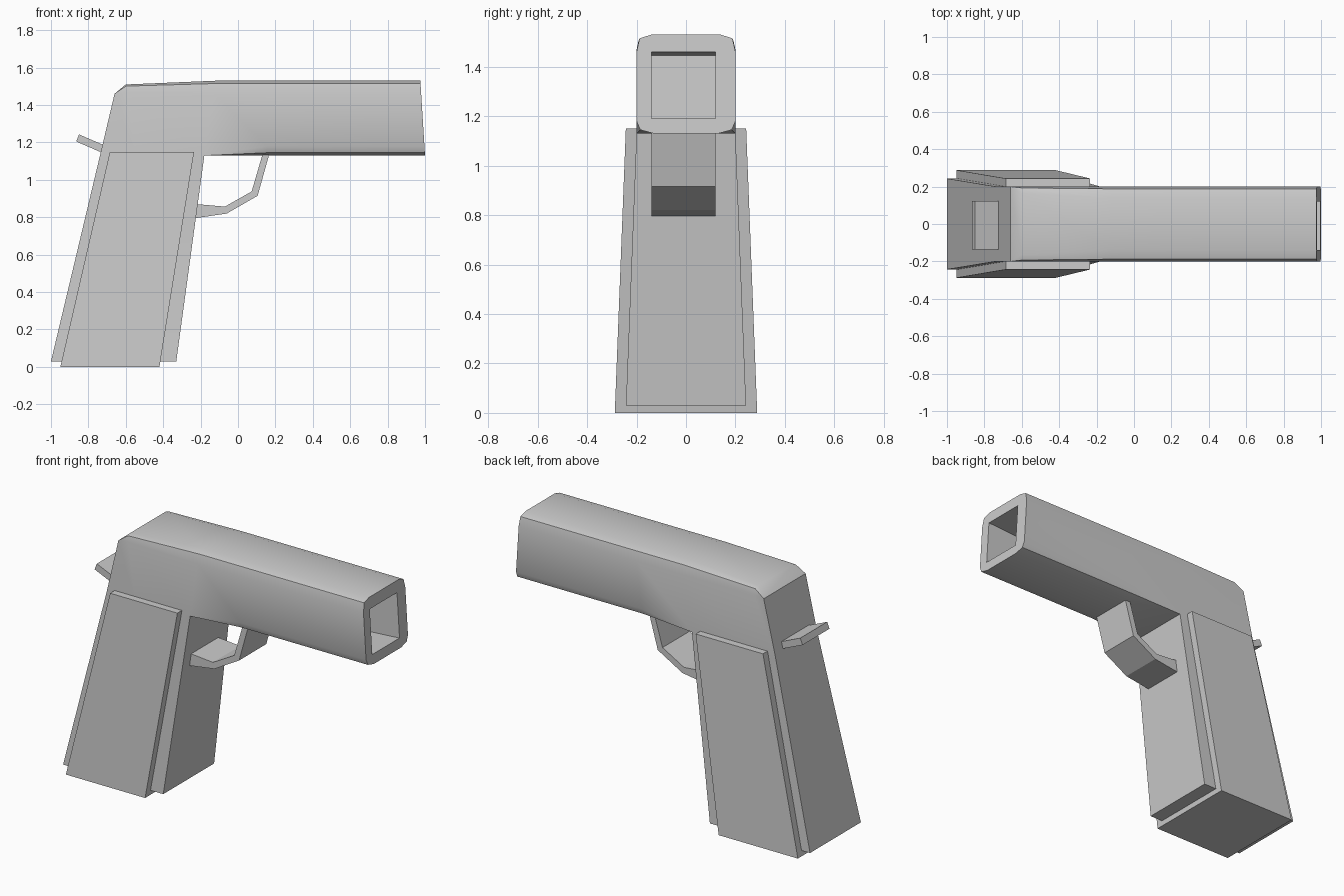
import bpy, bmesh

if "Cube" in bpy.data.objects:
    bpy.data.objects.remove(bpy.data.objects["Cube"])


def finish(name, bm):
    bmesh.ops.recalc_face_normals(bm, faces=bm.faces)
    mesh = bpy.data.meshes.new(name)
    bm.to_mesh(mesh)
    bm.free()
    ob = bpy.data.objects.new(name, mesh)
    bpy.context.collection.objects.link(ob)
    return ob


def prism(name, profile, y0, y1, flare=lambda z: 1.0):
    """Extrude an xz profile from y0 to y1; flare scales y by height."""
    bm = bmesh.new()
    a, b = [[bm.verts.new((x, y * flare(z), z)) for x, z in profile] for y in (y0, y1)]
    bm.faces.new(a)
    bm.faces.new(b)
    n = len(profile)
    for i in range(n):
        j = (i + 1) % n
        bm.faces.new((a[i], a[j], b[j], b[i]))
    return finish(name, bm)


# Slide: lofted rounded-box sections
# (top x, top z, top rounding, bottom x, bottom rounding)
ZB = 1.13
SECTIONS = [
    (-0.66, 1.46, 0.0, -0.738, 0.0),
    (-0.60, 1.51, 0.6, -0.55, 0.0),
    (-0.12, 1.53, 1.0, -0.18, 0.0),
    (0.20, 1.53, 1.0, 0.15, 1.0),
    (0.975, 1.53, 1.0, 1.0, 1.0),
]


def section(xt, zt, rt, xb, rb):
    half = [(0.2 - 0.07 * rb, ZB), (0.2 - 0.015 * rb, ZB + 0.015 * rb), (0.2, ZB + 0.05 * rb),
            (0.2, zt - 0.07 * rt), (0.2 - 0.012 * rt, zt - 0.015 * rt), (0.2 - 0.06 * rt, zt)]
    ring = half + [(-y, z) for y, z in reversed(half)]
    return [(xb + (xt - xb) * (z - ZB) / (zt - ZB), y, z) for y, z in ring]


bm = bmesh.new()
rings = [[bm.verts.new(p) for p in section(*s)] for s in SECTIONS]
for a, b in zip(rings, rings[1:]):
    for i in range(12):
        j = (i + 1) % 12
        bm.faces.new((a[i], a[j], b[j], b[i]))
bm.faces.new(rings[0])
bm.faces.new(rings[-1])
bmesh.ops.remove_doubles(bm, verts=bm.verts, dist=0.0005)

# Grip frame: pull the rear underside down and flare it
under = [f for f in bm.faces
         if all(v.co.z < ZB + 0.001 and v.co.x < -0.17 for v in f.verts)]
new = bmesh.ops.extrude_face_region(bm, geom=under)["geom"]
for f in under:
    if f.is_valid:
        bm.faces.remove(f)
for v in new:
    if isinstance(v, bmesh.types.BMVert):
        t = (v.co.x + 0.738) / (0.738 - 0.18)
        v.co = (-1.0 + 0.67 * t, v.co.y * 1.215, 0.03)
body = finish("slide_and_frame", bm)

# Muzzle recess
cutter = prism("muzzle_cutter", [(0.76, 1.445), (1.04, 1.464), (1.06, 1.194), (0.777, 1.175)],
               -0.14, 0.12)
cutter.hide_render = True
cutter.hide_set(True)
cut = body.modifiers.new("muzzle", "BOOLEAN")
cut.operation = "DIFFERENCE"
cut.solver = "EXACT"
cut.object = cutter
bpy.context.view_layer.objects.active = body
body.select_set(True)
bpy.ops.object.modifier_apply(modifier=cut.name)
bpy.data.objects.remove(cutter)
bpy.ops.object.shade_smooth_by_angle()

# Grip panels, widening to the bottom
prism("grip_panels", [(-0.685, 1.15), (-0.235, 1.15), (-0.42, 0.0), (-0.95, 0.0)],
      -0.288, 0.288, lambda z: 1 - 0.155 * z / 1.15)

# Trigger guard
prism("trigger_guard",
      [(0.168, 1.14), (0.105, 0.915), (-0.06, 0.82), (-0.23, 0.795),
       (-0.22, 0.87), (-0.07, 0.857), (0.073, 0.938), (0.132, 1.14)],
      -0.14, 0.12)

# Hammer
prism("hammer", [(-0.715, 1.14), (-0.865, 1.205), (-0.85, 1.243), (-0.70, 1.178)], -0.135, 0.122)
